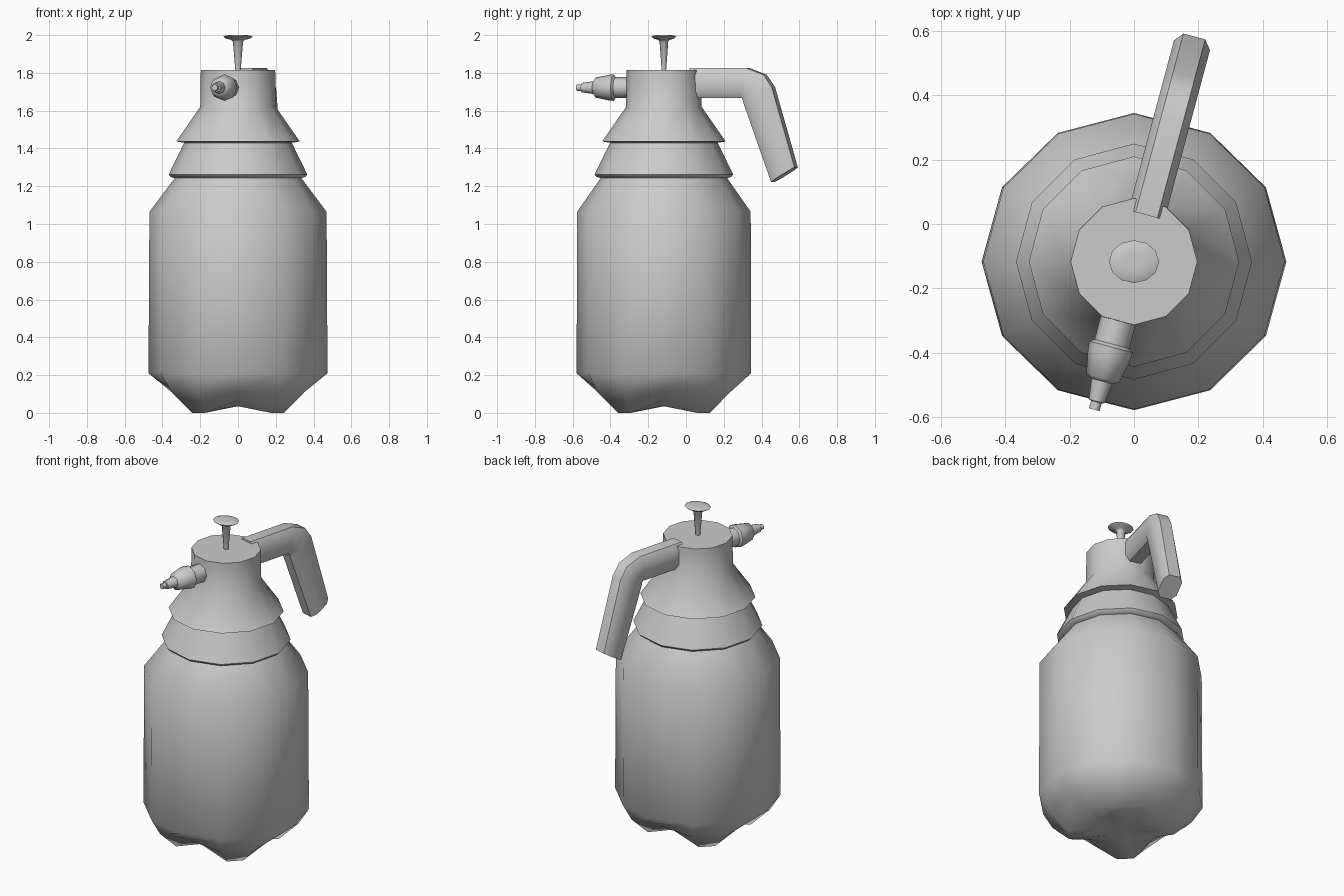
import bpy, bmesh, math
from mathutils import Vector, Matrix

if "Cube" in bpy.data.objects:
    bpy.data.objects.remove(bpy.data.objects["Cube"])

AXIS = Vector((0, -0.117, 0))                       # vertical axis of the bottle
TURN = Matrix.Translation(AXIS) @ Matrix.Rotation(math.radians(-15), 4, 'Z')


def loft(name, rings, matrix=None, angle=50, tip=None):
    """Skin a list of equal-length rings, closing both ends (start may be a tip point)."""
    bm = bmesh.new()
    loops = [[bm.verts.new(p) for p in ring] for ring in rings]
    n = len(loops[0])
    for a, b in zip(loops, loops[1:]):
        for i in range(n):
            j = (i + 1) % n
            bm.faces.new((a[i], a[j], b[j], b[i]))
    if tip:
        t = bm.verts.new(tip)
        for i in range(n):
            bm.faces.new((t, loops[0][(i + 1) % n], loops[0][i]))
    else:
        bm.faces.new(loops[0][::-1])
    bm.faces.new(loops[-1])
    bm.transform(matrix or Matrix.Translation(AXIS))
    bmesh.ops.recalc_face_normals(bm, faces=bm.faces)
    me = bpy.data.meshes.new(name)
    bm.to_mesh(me)
    bm.free()
    me.shade_smooth()
    me.set_sharp_from_angle(angle=math.radians(angle))
    ob = bpy.data.objects.new(name, me)
    bpy.context.collection.objects.link(ob)
    return ob


def circle(r, z, n=12, sy=1.0):
    return [(r * math.cos(2 * math.pi * i / n), r * sy * math.sin(2 * math.pi * i / n), z)
            for i in range(n)]


def foot_ring(foot_r, foot_z, valley_r, valley_z, spread):
    """Ring of four two-vertex feet on the diagonals with a valley between each."""
    ring = []
    for q in range(4):
        for a, r, z in ((0, valley_r, valley_z), (45 - spread, foot_r, foot_z),
                        (45 + spread, foot_r, foot_z)):
            t = math.radians(90 * q + a)
            ring.append((r * math.cos(t), r * math.sin(t), z))
    return ring


# Bottle: four-footed base, straight wall and shoulder
loft("bottle", [
    foot_ring(0.13, 0.025, 0.12, 0.035, 15),
    foot_ring(0.30, 0.0, 0.25, 0.065, 9),
    foot_ring(0.41, 0.11, 0.36, 0.13, 14),
    circle(0.474, 0.21, sy=0.975),
    circle(0.469, 1.065, sy=0.98),
    circle(0.33, 1.25),
], tip=(0, 0, 0.035))

# Stepped collar and pump head
loft("collar_and_head", [circle(r, z) for r, z in (
    (0.32, 1.24), (0.355, 1.248), (0.367, 1.262), (0.285, 1.43), (0.327, 1.437),
    (0.20, 1.62), (0.197, 1.815))])

# Plunger rod and mushroom knob
loft("plunger", [circle(r, z, 12, 0.85) for r, z in (
    (0.013, 1.80), (0.027, 1.965), (0.035, 1.975), (0.06, 1.98), (0.078, 1.992),
    (0.06, 1.999), (0.03, 2.0))])

# Spray nozzle: turned profile laid along the front of the head
nozzle_m = (TURN @ Matrix.Translation((0, 0, 1.722)) @ Matrix.Rotation(math.radians(90), 4, 'X'))
loft("nozzle", [circle(r, z, 8) for r, z in (
    (0.056, 0.15), (0.056, 0.265), (0.070, 0.275), (0.068, 0.30), (0.053, 0.375),
    (0.034, 0.385), (0.025, 0.45), (0.017, 0.452), (0.017, 0.477))], nozzle_m)

# Handle: rounded-box section swept between outer and inner edge points (reach, height)
stations = [((0.15, 1.826), (0.15, 1.668)), ((0.46, 1.826), (0.435, 1.668)),
            ((0.555, 1.79), (0.44, 1.66)), ((0.60, 1.725), (0.447, 1.635)),
            ((0.725, 1.30), (0.597, 1.222))]
section = [(-0.058, 0.22), (-0.035, 0.0), (0.035, 0.0), (0.058, 0.22),
           (0.058, 0.78), (0.035, 1.0), (-0.035, 1.0), (-0.058, 0.78)]
rings = []
for outer, inner in stations:
    o, i = Vector(outer), Vector(inner)
    rings.append([(x, *o.lerp(i, t)) for x, t in section])
loft("handle", rings, TURN)
